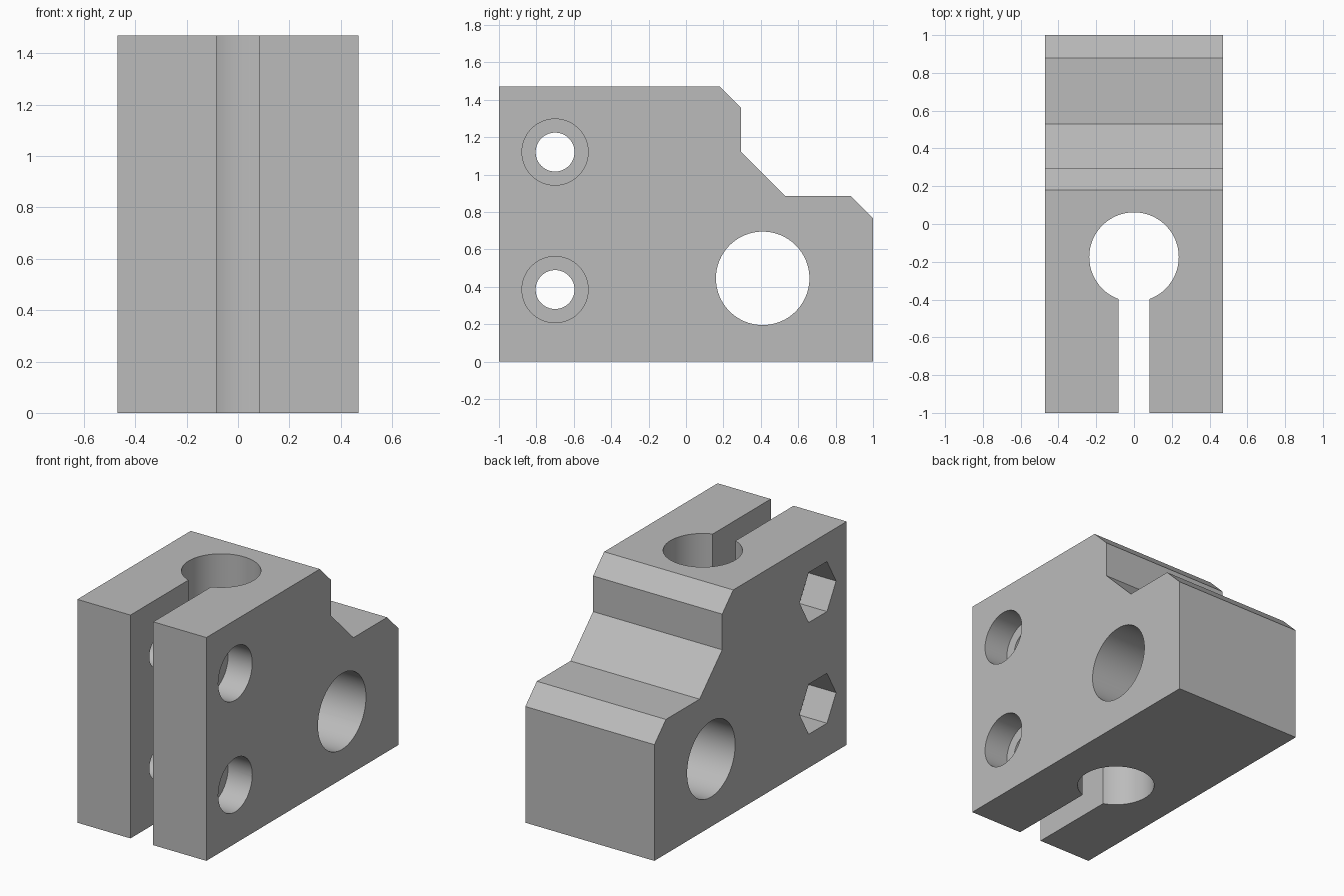
import bpy
import bmesh
from math import cos, sin, tau, radians

default = bpy.data.objects.get("Cube")
if default:
    bpy.data.objects.remove(default, do_unlink=True)

grey = bpy.data.materials.new("plain_grey")
grey.use_nodes = True
colour = (0.5, 0.5, 0.5, 1)
grey.diffuse_color = colour
grey.node_tree.nodes["Principled BSDF"].inputs["Base Color"].default_value = colour


def ring(cx, cy, r, sides=64):
    """Regular outline with a corner on the first axis."""
    return [(cx + r * cos(tau * i / sides), cy + r * sin(tau * i / sides))
            for i in range(sides)]


def prism(name, outline, axis, lo, hi):
    """Extrude an outline along x (outline in y, z) or z (outline in x, y)."""
    def place(p, h):
        return (h, p[0], p[1]) if axis == "x" else (p[0], p[1], h)
    bm = bmesh.new()
    base = bm.faces.new([bm.verts.new(place(p, lo)) for p in outline])
    top = bmesh.ops.extrude_face_region(bm, geom=[base])["geom"]
    for v in top:
        if isinstance(v, bmesh.types.BMVert):
            v.co["xyz".index(axis)] = hi
    bmesh.ops.recalc_face_normals(bm, faces=bm.faces)
    mesh = bpy.data.meshes.new(name)
    bm.to_mesh(mesh)
    bm.free()
    mesh.materials.append(grey)
    obj = bpy.data.objects.new(name, mesh)
    bpy.context.collection.objects.link(obj)
    return obj


# Stepped block with chamfered corners
HALF, TOP = 0.47, 1.47
profile = [(-1, 0), (1, 0), (1, 0.765), (0.88, 0.885), (0.53, 0.885),
           (0.295, 1.12), (0.295, 1.355), (0.18, TOP), (-1, TOP)]
block = prism("clamp_block", profile, "x", -HALF, HALF)

# Upright rod hole and the clamping slot leading to the front
cutters = [
    prism("rod_hole", ring(0, -0.175, 0.237), "z", -0.1, TOP + 0.1),
    prism("clamp_slot", [(-0.083, -1.1), (0.083, -1.1), (0.083, -0.2), (-0.083, -0.2)],
          "z", -0.15, TOP + 0.15),
    # Crosswise shaft hole
    prism("shaft_hole", ring(0.41, 0.445, 0.25), "x", -0.6, 0.6),
]
# Two clamping screws: through hole, round head recess, hexagonal nut recess
for label, z in (("lower", 0.385), ("upper", 1.12)):
    cutters += [
        prism(label + "_screw_hole", ring(-0.7, z, 0.104), "x", -0.6, 0.6),
        prism(label + "_head_recess", ring(-0.7, z, 0.177), "x", HALF - 0.176, 0.65),
        prism(label + "_nut_recess", ring(-0.7, z, 0.19, 6), "x", -0.65, 0.2 - HALF),
    ]

bpy.ops.object.select_all(action="DESELECT")
block.select_set(True)
bpy.context.view_layer.objects.active = block
for cutter in cutters:
    cutter.hide_render = True
    mod = block.modifiers.new(cutter.name, "BOOLEAN")
    mod.operation = "DIFFERENCE"
    mod.solver = "EXACT"
    mod.object = cutter
    bpy.ops.object.modifier_apply(modifier=mod.name)
    bpy.data.objects.remove(cutter, do_unlink=True)

bpy.ops.object.shade_smooth_by_angle(angle=radians(30))
